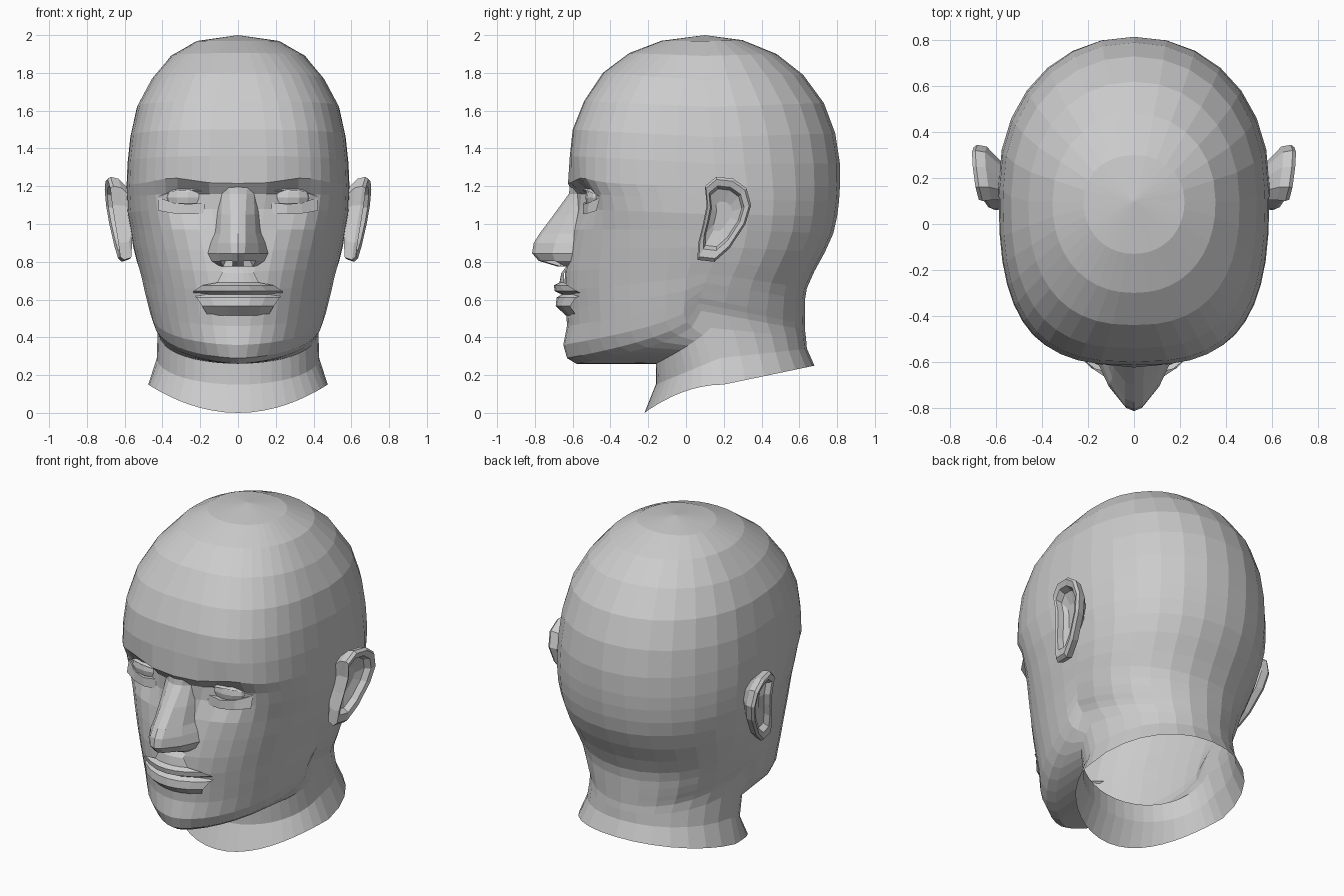
import bpy, bmesh
from math import sin, cos, pi, exp
from mathutils import Vector


def skin(name, rows, cyclic=False, cap=False, nostrils=False):
    """Quad skin over rows of points on the +x half, mirrored to -x."""
    bm = bmesh.new()
    grid = [[bm.verts.new(p) for p in row] for row in rows]
    n = len(rows[0])
    for a, b in zip(grid, grid[1:]):
        for j in range(n if cyclic else n - 1):
            k = (j + 1) % n
            bm.faces.new((a[j], a[k], b[k], b[j]))
    if cap:
        bm.faces.new(grid[-1])
    bmesh.ops.remove_doubles(bm, verts=bm.verts, dist=0.0005)
    bmesh.ops.recalc_face_normals(bm, faces=bm.faces)
    ref = Vector((0, 0.1, 1))
    if sum(f.normal.dot(f.calc_center_median() - ref) * f.calc_area() for f in bm.faces) < 0:
        bmesh.ops.reverse_faces(bm, faces=bm.faces)
    if nostrils:
        holes = [f for f in bm.faces if f.normal.z < -0.7 and .045 < f.calc_center_median().x < .1]
        bmesh.ops.inset_individual(bm, faces=holes, thickness=0.01, depth=-0.03)
    me = bpy.data.meshes.new(name)
    bm.to_mesh(me)
    bm.free()
    ob = bpy.data.objects.new(name, me)
    bpy.context.collection.objects.link(ob)
    mod = ob.modifiers.new("mirror", 'MIRROR')
    mod.merge_threshold = 0.001
    return ob


# Head and neck: tilted rings from crown to neck rim
# front: y, z, squareness, how long the ring keeps the front height
front = [
    (-.13, 1.97, 2.1, 1), (-.30, 1.905, 2.2, 1), (-.44, 1.80, 2.45, 1), (-.54, 1.65, 2.7, 1),
    (-.60, 1.50, 2.85, 1), (-.615, 1.36, 2.9, 1), (-.625, 1.215, 2.9, 1), (-.60, 1.16, 2.85, 1),
    (-.59, 1.08, 2.7, 1), (-.595, .97, 2.5, 1), (-.62, .86, 2.3, 1), (-.64, .75, 2.15, .9),
    (-.645, .65, 2.05, .7), (-.635, .55, 2, .6), (-.63, .46, 1.95, .55), (-.65, .36, 1.8, .5),
    (-.63, .29, 1.65, .45), (-.58, .26, 1.5, .45), (-.16, .26, 2, .8), (-.16, .15, 2, 1),
    (-.22, 0, 2, 2)]
# side: x, y, z
side = [
    (.22, .10, 1.968), (.355, .10, 1.89), (.46, .10, 1.76), (.535, .12, 1.62), (.57, .14, 1.46),
    (.585, .15, 1.32), (.59, .17, 1.20), (.588, .18, 1.13), (.585, .18, 1.05), (.57, .18, .97),
    (.555, .17, .88), (.535, .15, .80), (.515, .12, .74), (.50, .10, .69), (.485, .09, .65),
    (.47, .07, .61), (.455, .07, .58), (.44, .08, .54), (.425, .13, .45), (.43, .18, .29),
    (.475, .20, .15)]
# back: y, z
back = [
    (.30, 1.973), (.48, 1.90), (.62, 1.79), (.73, 1.64), (.79, 1.48), (.815, 1.32), (.815, 1.2),
    (.81, 1.12), (.80, 1.04), (.78, .95), (.735, .85), (.68, .75), (.64, .66), (.63, .60),
    (.63, .55), (.63, .50), (.63, .47), (.63, .44), (.635, .40), (.64, .34), (.68, .25)]

NF, NB = 11, 7
rows = [[(0, .1, 2.0)] * (NF + NB + 1)]
for (yf, zf, n, q), (xs, ys, zs), (yb, zb) in zip(front, side, back):
    row = []
    for i in range(NF + NB + 1):
        if i <= NF:
            t, m, ye, ze, k = i / NF * pi / 2, n, yf, zf, q
        else:
            t, m, ye, ze, k = (NF + NB - i) / NB * pi / 2, 2.1, yb, zb, 1
        s, c = max(0, sin(t)) ** (2 / m), max(0, cos(t)) ** (2 / m)
        if i == NF:
            c = 0
        x, y, z = xs * s, ys + (ye - ys) * c, zs + (ze - zs) * c ** k
        if y < -.2:
            # Eye sockets, then the arch of the brows
            y += .1 * exp(-((x - .26) / .13) ** 2 - ((z - 1.13) / .065) ** 2)
            z += .03 * exp(-((x - .34) / .13) ** 2 - ((z - 1.21) / .03) ** 2)
        row.append((x, y, z))
    rows.append(row)
skin("head", rows)

# Nose: z, ridge y, ridge half width, base y, base half width
nose = [
    (1.24, -.61, .05, -.58, .09), (1.16, -.62, .045, -.53, .11), (1.05, -.70, .04, -.55, .12),
    (.95, -.775, .04, -.57, .13), (.90, -.806, .04, -.58, .15), (.845, -.815, .035, -.60, .16),
    (.805, -.78, .03, -.61, .14), (.775, -.68, .03, -.60, .11)]
skin("nose", [[(0, yt, z), (wt, yt + .015, z), (.4 * wt + .6 * wb, .5 * yt + .5 * yb, z), (wb, yb, z)]
              for z, yt, wt, yb, wb in nose], nostrils=True)

# Lips: z, y, half width
lips = [
    (.78, -.63, .08), (.74, -.66, .085), (.69, -.67, .11), (.675, -.70, .19), (.645, -.695, .235),
    (.628, -.66, .235), (.61, -.685, .22), (.565, -.69, .19), (.515, -.635, .16)]
skin("lips", [[(w * k, y + 2.1 * (w * k) ** 2, z) for k in (0, .3, .65, 1)] for z, y, w in lips])


# Eyelids: arched strips around each eye
def lid(name, z_edge, arch, z_fold, y_edge, y_fold):
    xs = (.125, .18, .26, .34, .42)
    bow = (0, .75, 1, .8, 0)
    tilt = (.01, .0, .0, .025, .07)
    edge = [(x, y_edge + d - .02 * b, z_edge + arch * b) for x, b, d in zip(xs, bow, tilt)]
    fold = [(x, y_fold + d, z_fold + arch * b * .5) for x, b, d in zip(xs, bow, tilt)]
    lip = [(x, y + .03, z) for x, y, z in edge]
    skin(name, [fold, edge, lip])


lid("upper_eyelid", 1.145, .035, 1.185, -.525, -.50)
lid("lower_eyelid", 1.14, -.035, 1.07, -.525, -.545)

# Eyeballs
eye = []
for i in range(9):
    a = pi * i / 8
    eye.append([(.265 + .12 * sin(a) * cos(b), -.455 + .078 * sin(a) * sin(b), 1.14 + .075 * cos(a))
                for b in [2 * pi * j / 12 for j in range(12)]])
skin("eyeball", eye, cyclic=True)

# Ears: outline (y, z), then nested rings (scale, x offset) for back, rim and bowl
outline = [
    (.06, .81), (.15, .80), (.23, .87), (.315, 1.0), (.345, 1.1), (.32, 1.19), (.25, 1.24),
    (.16, 1.25), (.10, 1.20), (.11, 1.1), (.09, 1.0), (.065, .90)]
ear = []
for scale, dx in ((.6, None), (.95, -.045), (1, -.005), (.93, .012), (.76, .005), (.68, -.03), (.35, -.05)):
    ring = []
    for y, z in outline:
        y, z = .19 + (y - .19) * scale, 1.05 + (z - 1.05) * scale
        if dx is None:
            ring.append((.56, y - .03, z))
        else:
            ring.append((.66 + .15 * (y - .2) + .13 * (z - 1.05) + dx, y, z))
    ear.append(ring)
skin("ear", ear, cyclic=True, cap=True)
